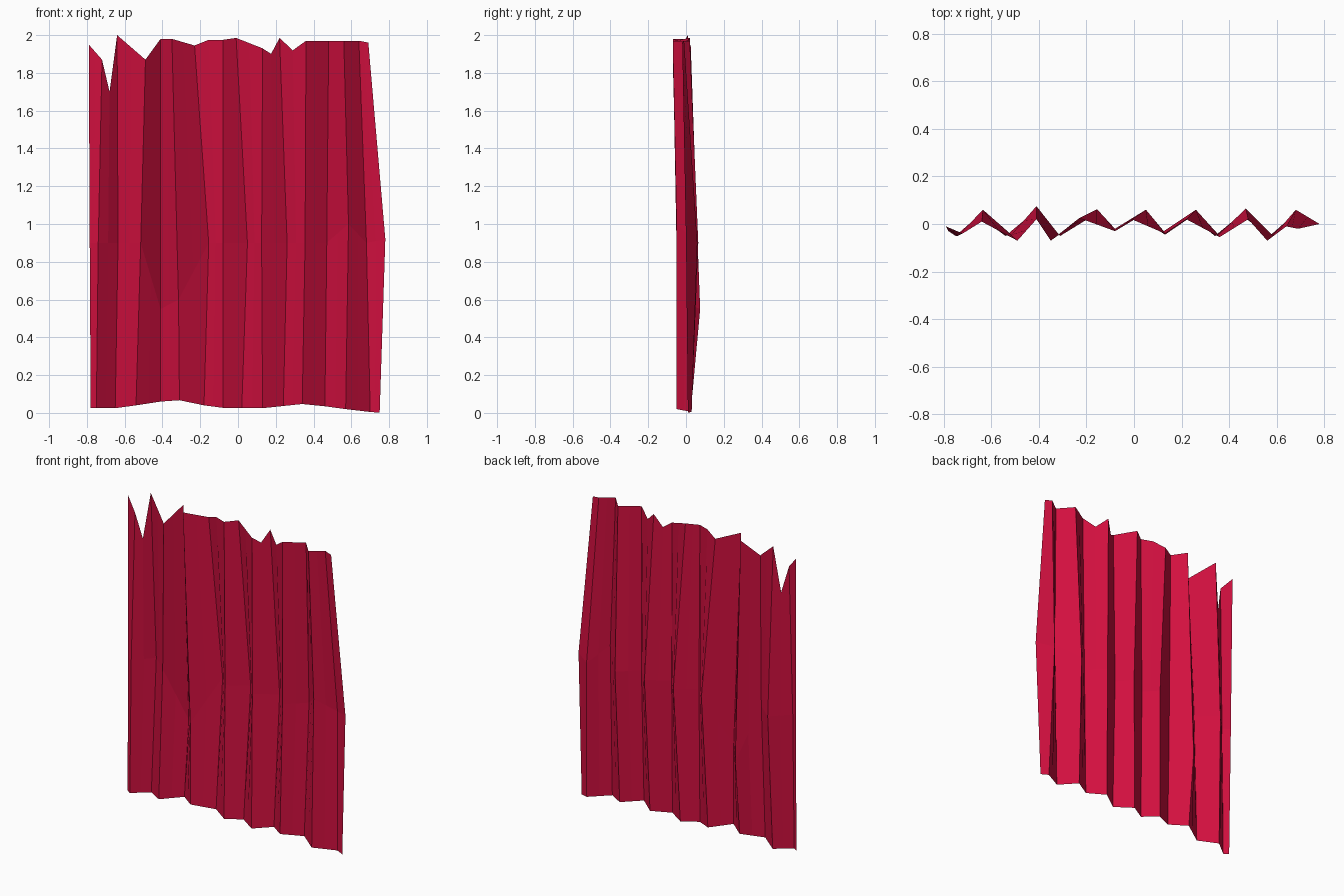
import bpy, bmesh
from mathutils import Vector

# Vertical pleat folds: bottom (x, y), bulge (x, y, z), top (x, y, z)
FOLDS = [
    ((-.78, -.03), (-.785, -.02, .9), (-.79, -.01, 1.95)),
    ((-.75, -.05), (-.74, -.05, .9), (-.72, -.04, 1.87)),
    ((-.65, .03), (-.635, .06, .9), (-.64, .01, 2.0)),
    ((-.54, -.05), (-.515, -.045, .9), (-.49, -.07, 1.87)),
    ((-.41, .03), (-.41, .075, .55), (-.41, .02, 1.98)),
    ((-.31, -.05), (-.315, -.045, .6), (-.35, -.07, 1.98)),
    ((-.18, .03), (-.155, .062, .9), (-.23, .025, 1.945)),
    ((-.08, -.03), (-.08, -.02, .9), (-.08, -.03, 1.975)),
    ((.02, .03), (.05, .06, .9), (-.01, .02, 1.985)),
    ((.13, -.045), (.125, -.03, .9), (.13, -.04, 1.93)),
    ((.24, .03), (.26, .06, .9), (.22, .02, 1.985)),
    ((.34, -.05), (.355, -.045, .9), (.36, -.055, 1.97)),
    ((.46, .03), (.47, .065, .9), (.48, .02, 1.97)),
    ((.57, -.05), (.585, -.05, 1.0), (.56, -.07, 1.97)),
    ((.70, .03), (.68, .06, .9), (.64, -.01, 1.97)),
    ((.75, .01), (.78, 0, .92), (.69, -.02, 1.96)),
]
# Wavy hem height along x
HEM = [(-.8, .025), (-.65, .025), (-.54, .04), (-.41, .06), (-.31, .067), (-.18, .04),
       (-.08, .027), (.13, .025), (.34, .047), (.46, .035), (.57, .02), (.70, .005), (.76, 0)]
# Torn top edge: height change halfway between folds
TEARS = {1: -.235, 6: .015, 9: -.057, 10: -.058}


def hem(x):
    for (x0, z0), (x1, z1) in zip(HEM, HEM[1:]):
        if x <= x1:
            return z0 + (z1 - z0) * (x - x0) / (x1 - x0)
    return HEM[-1][1]


# Columns of points: each fold, plus one between folds for the ragged edge
columns = [[Vector((*b, hem(b[0]))), Vector(m), Vector(t)] for b, m, t in FOLDS]
full = []
for i, col in enumerate(columns):
    full.append(col)
    if i + 1 < len(columns):
        mid = [(p + q) / 2 for p, q in zip(col, columns[i + 1])]
        mid[2].z += TEARS.get(i, 0)
        full.append(mid)

# Pleated curtain sheet
bm = bmesh.new()
grid = [[bm.verts.new(p) for p in col] for col in full]
for a, b in zip(grid, grid[1:]):
    for j in range(2):
        bm.faces.new((a[j], b[j], b[j + 1], a[j + 1]))
mesh = bpy.data.meshes.new("curtain")
bm.to_mesh(mesh)
bm.free()
curtain = bpy.data.objects.new("curtain", mesh)
bpy.context.collection.objects.link(curtain)

# Crimson cloth
cloth = bpy.data.materials.new("crimson_cloth")
cloth.diffuse_color = (.65, .005, .05, 1)
mesh.materials.append(cloth)
